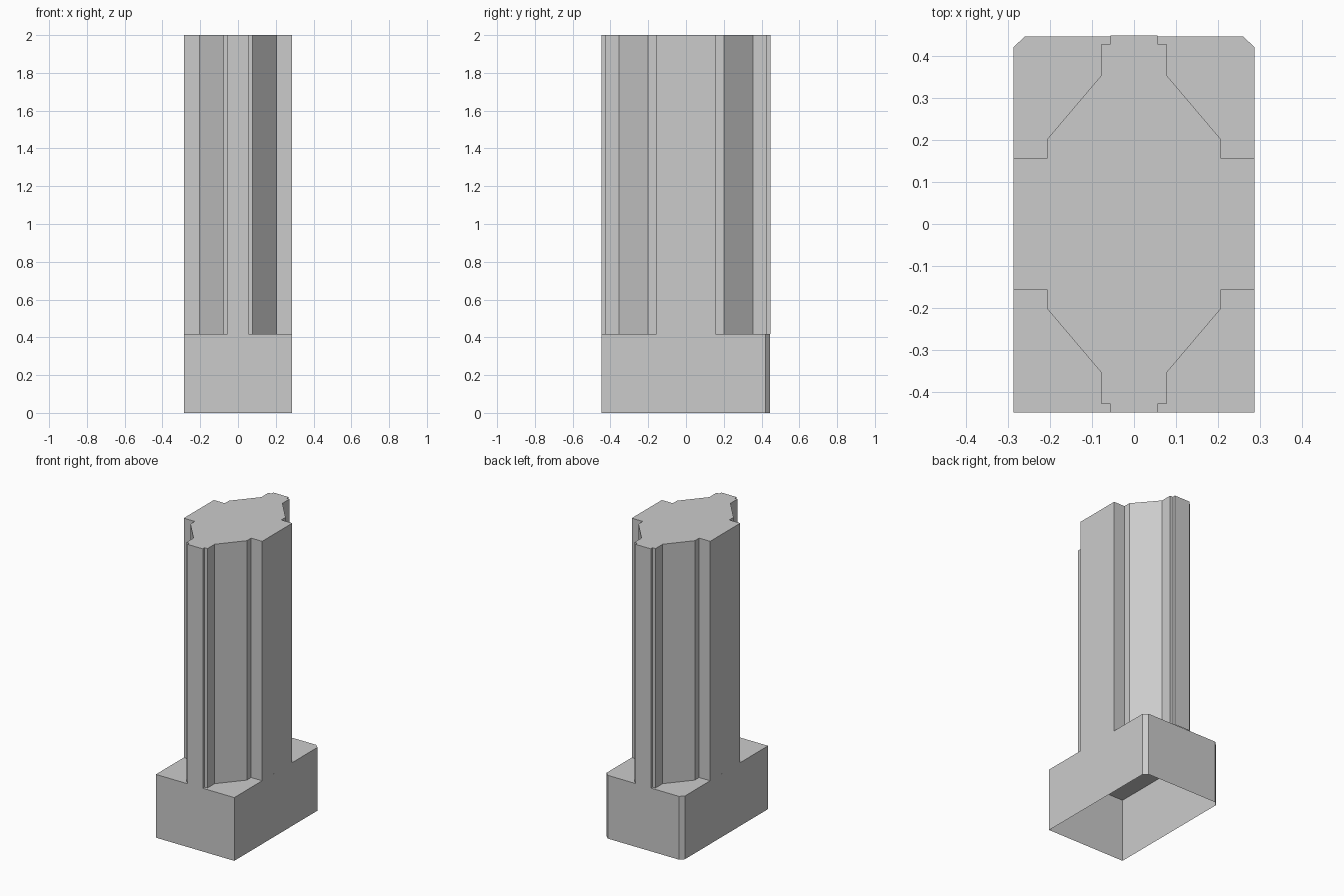
import bpy
import bmesh

if "Cube" in bpy.data.objects:
    bpy.data.objects.remove(bpy.data.objects["Cube"])


def prism(name, outline, z0, z1):
    """Upright shell with a closed top and an open underside."""
    bm = bmesh.new()
    low = [bm.verts.new((x, y, z0)) for x, y in outline]
    high = [bm.verts.new((x, y, z1)) for x, y in outline]
    n = len(outline)
    for i in range(n):
        j = (i + 1) % n
        bm.faces.new((low[i], low[j], high[j], high[i]))
    bm.faces.new(high)
    mesh = bpy.data.meshes.new(name)
    bm.to_mesh(mesh)
    bm.free()
    obj = bpy.data.objects.new(name, mesh)
    bpy.context.collection.objects.link(obj)
    return obj


HALF_X, HALF_Y, BASE_TOP, HEIGHT = 0.2865, 0.448, 0.418, 2.0

# Hollow base block, with only the two back corners chamfered
right_half = [(HALF_X, -HALF_Y), (HALF_X, 0.420), (0.260, 0.4455)]
base = right_half + [(-x, y) for x, y in reversed(right_half)]
prism("base_block", base, 0, BASE_TOP)

# Stepped column: one quarter profile mirrored into all four quadrants
quarter = [(HALF_X, 0.157), (0.206, 0.157), (0.206, 0.202), (0.077, 0.354),
           (0.077, 0.428), (0.056, 0.428), (0.056, HALF_Y)]
upper = quarter + [(-x, y) for x, y in reversed(quarter)]
column = upper + [(-x, -y) for x, y in upper]
prism("stepped_column", column, BASE_TOP, HEIGHT)
